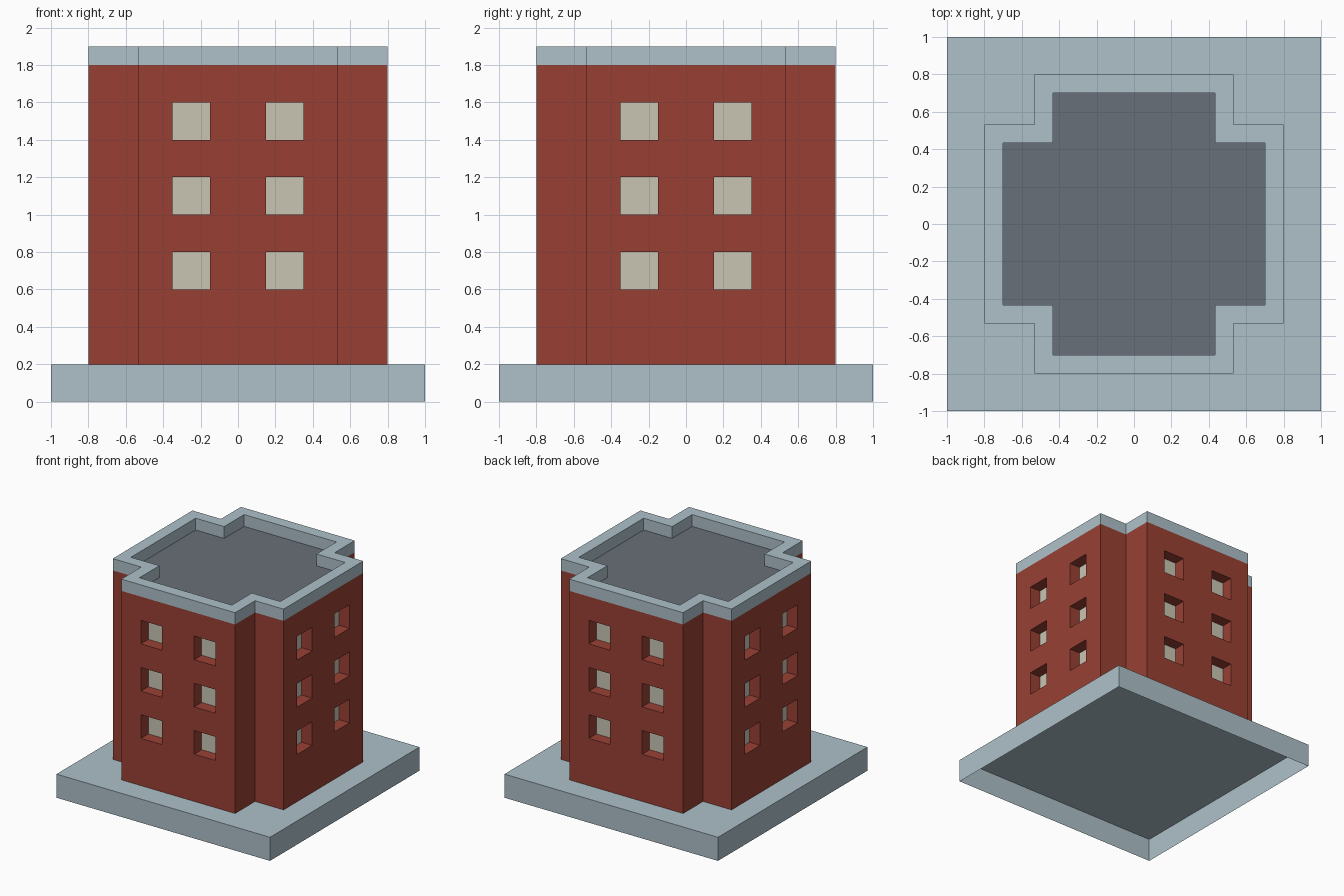
import bpy, bmesh
from mathutils import Matrix, Vector

if "Cube" in bpy.data.objects:
    bpy.data.objects.remove(bpy.data.objects["Cube"])


def material(name, rgb):
    m = bpy.data.materials.new(name)
    lin = [((c / 255 + 0.055) / 1.055) ** 2.4 for c in rgb]
    m.diffuse_color = (*lin, 1)
    m.use_nodes = True
    m.node_tree.nodes["Principled BSDF"].inputs["Base Color"].default_value = m.diffuse_color
    return m


BLUE = material("pale blue concrete", (174, 193, 201))
RED = material("brick red", (153, 64, 52))
CREAM = material("cream window", (201, 197, 180))
GREY = material("dark grey roof", (105, 112, 120))

A, B, RIM = 0.533, 0.8, 0.1          # half width of a bay, reach of a bay, rim width
FLOOR, EAVE, TOP = 0.2, 1.8, 1.9


def finish(name, bm, mats):
    bmesh.ops.remove_doubles(bm, verts=bm.verts, dist=1e-4)
    me = bpy.data.meshes.new(name)
    bm.to_mesh(me)
    bm.free()
    for m in mats:
        me.materials.append(m)
    ob = bpy.data.objects.new(name, me)
    bpy.context.collection.objects.link(ob)


def face(bm, pts, mat=0):
    f = bm.faces.new([bm.verts.new(p) for p in pts])
    f.material_index = mat


def wall(bm, p, q, z0, z1):
    face(bm, [(*p, z0), (*q, z0), (*q, z1), (*p, z1)])


def cross(a, b):
    """Counter-clockwise plus-shaped outline."""
    pts = []
    for k in range(4):
        for x, y in ((-a, -b), (a, -b), (a, -a)):
            for _ in range(k):
                x, y = -y, x
            pts.append((x, y))
    return pts


# Base: hollow slab, open underneath
bm = bmesh.new()
sq = [(-1, -1), (1, -1), (1, 1), (-1, 1)]
for i in range(4):
    wall(bm, sq[i], sq[(i + 1) % 4], 0, FLOOR)
face(bm, [(*p, FLOOR) for p in sq])
finish("base", bm, [BLUE])

# Tower: four bays with recessed windows, plain notched corners
bm = bmesh.new()
xs = [-A, -0.35, -0.15, 0.15, 0.35, A]
zs = [FLOOR, 0.6, 0.8, 1.0, 1.2, 1.4, 1.6, EAVE]
for k in range(4):
    rot = Matrix.Rotation(k * 1.5707963268, 3, 'Z')

    def put(pts, mat=0):
        face(bm, [rot @ Vector(p) for p in pts], mat)

    for i in range(5):
        for j in range(7):
            ring = [(xs[i], zs[j]), (xs[i + 1], zs[j]),
                    (xs[i + 1], zs[j + 1]), (xs[i], zs[j + 1])]
            outer = [(x, -B, z) for x, z in ring]
            if i % 2 and j % 2:
                inner = [(x, -B + 0.1, z) for x, z in ring]
                put(inner, 1)
                for n in range(4):
                    m = (n + 1) % 4
                    put([outer[n], outer[m], inner[m], inner[n]])
            else:
                put(outer)
    put([(A, -B, FLOOR), (A, -A, FLOOR), (A, -A, EAVE), (A, -B, EAVE)])
    put([(A, -A, FLOOR), (B, -A, FLOOR), (B, -A, EAVE), (A, -A, EAVE)])
finish("tower", bm, [RED, CREAM])

# Parapet: rim following the outline
bm = bmesh.new()
out, inn = cross(A, B), cross(A - RIM, B - RIM)
for i in range(12):
    j = (i + 1) % 12
    wall(bm, out[i], out[j], EAVE, TOP)
    wall(bm, inn[j], inn[i], EAVE, TOP)
    face(bm, [(*out[i], TOP), (*out[j], TOP), (*inn[j], TOP), (*inn[i], TOP)])
finish("parapet", bm, [BLUE])

# Roof: flat deck inside the parapet
bm = bmesh.new()
face(bm, [(*p, EAVE) for p in inn])
finish("roof", bm, [GREY])
